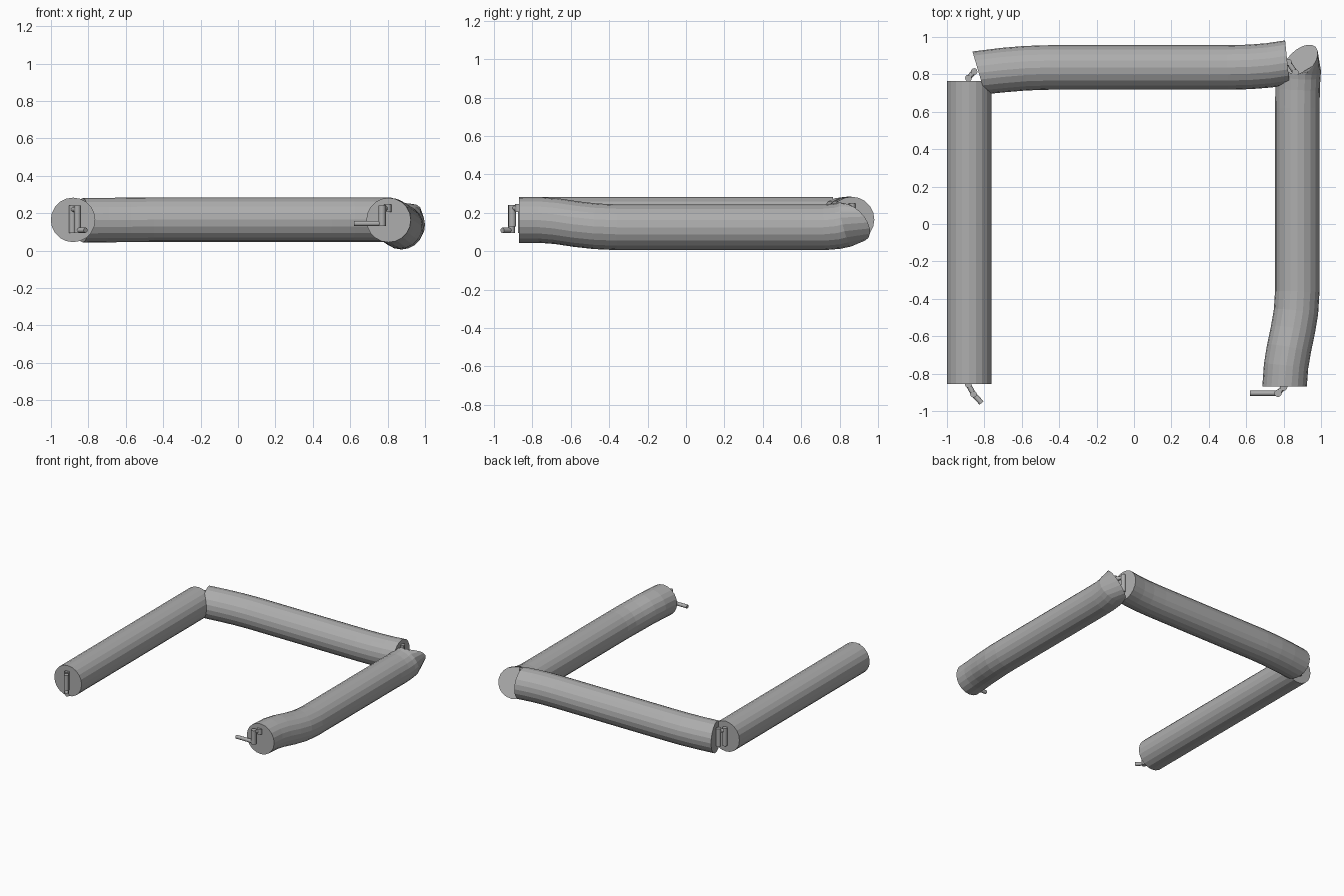
import bpy
import bmesh
from math import cos, sin, tau
from mathutils import Vector

default_cube = bpy.data.objects.get("Cube")
if default_cube:
    bpy.data.objects.remove(default_cube, do_unlink=True)

grey = bpy.data.materials.new("plain grey")
grey.use_nodes = True
colour = (0.42, 0.42, 0.42, 1)
grey.diffuse_color = colour
grey.node_tree.nodes["Principled BSDF"].inputs["Base Color"].default_value = colour

TUBE_R = 0.119
PIN_R = 0.018


def add_sweep(bm, path, radius, sides, start=None, end=None):
    """Capped round sweep along a path, with optional end directions."""
    pts = [Vector(p) for p in path]
    last = len(pts) - 1
    rings = []
    for i, p in enumerate(pts):
        n = pts[min(i + 1, last)] - pts[max(i - 1, 0)]
        if i == 0 and start:
            n = Vector(start)
        if i == last and end:
            n = Vector(end)
        n.normalize()
        ref = Vector((0, 1, 0)) if abs(n.z) > 0.9 else Vector((0, 0, 1))
        u = n.cross(ref).normalized()
        v = u.cross(n)
        rings.append([bm.verts.new(p + radius * (u * cos(k * tau / sides) + v * sin(k * tau / sides)))
                      for k in range(sides)])
    for a, b in zip(rings, rings[1:]):
        for k in range(sides):
            j = (k + 1) % sides
            bm.faces.new((a[k], a[j], b[j], b[k]))
    bm.faces.new(rings[0])
    bm.faces.new(rings[-1])


def finish(bm, name, smooth=False):
    bmesh.ops.recalc_face_normals(bm, faces=bm.faces)
    mesh = bpy.data.meshes.new(name)
    bm.to_mesh(mesh)
    bm.free()
    mesh.materials.append(grey)
    obj = bpy.data.objects.new(name, mesh)
    bpy.context.collection.objects.link(obj)
    if smooth:
        mesh.shade_smooth()
        mesh.set_sharp_from_angle(angle=0.7)


def tube(name, path, start=None, end=None):
    bm = bmesh.new()
    add_sweep(bm, path, TUBE_R, 20, start, end)
    finish(bm, name)


def hinge(name, fixed, free, low, high, arm=None):
    """Two upright pins, a bridge between them and an optional loose arm."""
    bm = bmesh.new()
    for x, y in (fixed, free):
        add_sweep(bm, [(x, y, low), (x, y, high)], PIN_R, 12)
    z = high - 0.02
    add_sweep(bm, [(*fixed, z), (*free, z)], 0.014, 12)
    if arm:
        z = low + 0.014
        add_sweep(bm, [(*free, z), (*arm, z)], 0.014, 12)
    finish(bm, name, smooth=True)


# Straight tube on the right
tube("right_tube", [(-0.882, -0.855, 0.164), (-0.882, 0.765, 0.164)])

# Back tube with gently bent ends
tube("back_tube",
     [(-0.83, 0.808, 0.162), (-0.7, 0.823, 0.163), (-0.58, 0.833, 0.164),
      (-0.45, 0.837, 0.165), (0.5, 0.837, 0.165), (0.62, 0.84, 0.165),
      (0.72, 0.848, 0.165), (0.82, 0.863, 0.165)],
     start=(0.95, 0.28, 0), end=(0.99, 0.1, 0))

# Left tube with a bent front and a turned-up back end
tube("left_tube",
     [(0.805, -0.87, 0.163), (0.813, -0.76, 0.163), (0.828, -0.67, 0.156),
      (0.849, -0.57, 0.141), (0.866, -0.47, 0.13), (0.873, -0.36, 0.125),
      (0.873, 0.62, 0.125), (0.875, 0.72, 0.125), (0.878, 0.79, 0.131),
      (0.882, 0.83, 0.14), (0.887, 0.863, 0.15)],
     start=(0, 1, 0), end=(-0.59, 0.59, 0.55))

# Hinges at the free ends and the corners
hinge("right_front_hinge", (-0.886, -0.858), (-0.858, -0.91), 0.095, 0.24, arm=(-0.815, -0.957))
hinge("right_back_hinge", (-0.885, 0.78), (-0.855, 0.815), 0.1, 0.24)
hinge("left_back_hinge", (0.825, 0.865), (0.862, 0.81), 0.11, 0.25)

# Front left hinge has only one upright pin and a longer arm
bm = bmesh.new()
add_sweep(bm, [(0.77, -0.905, 0.13), (0.77, -0.905, 0.24)], 0.02, 12)
add_sweep(bm, [(0.77, -0.905, 0.145), (0.62, -0.905, 0.145)], 0.014, 12)
add_sweep(bm, [(0.77, -0.905, 0.225), (0.8, -0.872, 0.225)], 0.014, 12)
add_sweep(bm, [(0.8, -0.872, 0.205), (0.8, -0.872, 0.245)], 0.02, 12)
finish(bm, "left_front_hinge", smooth=True)
